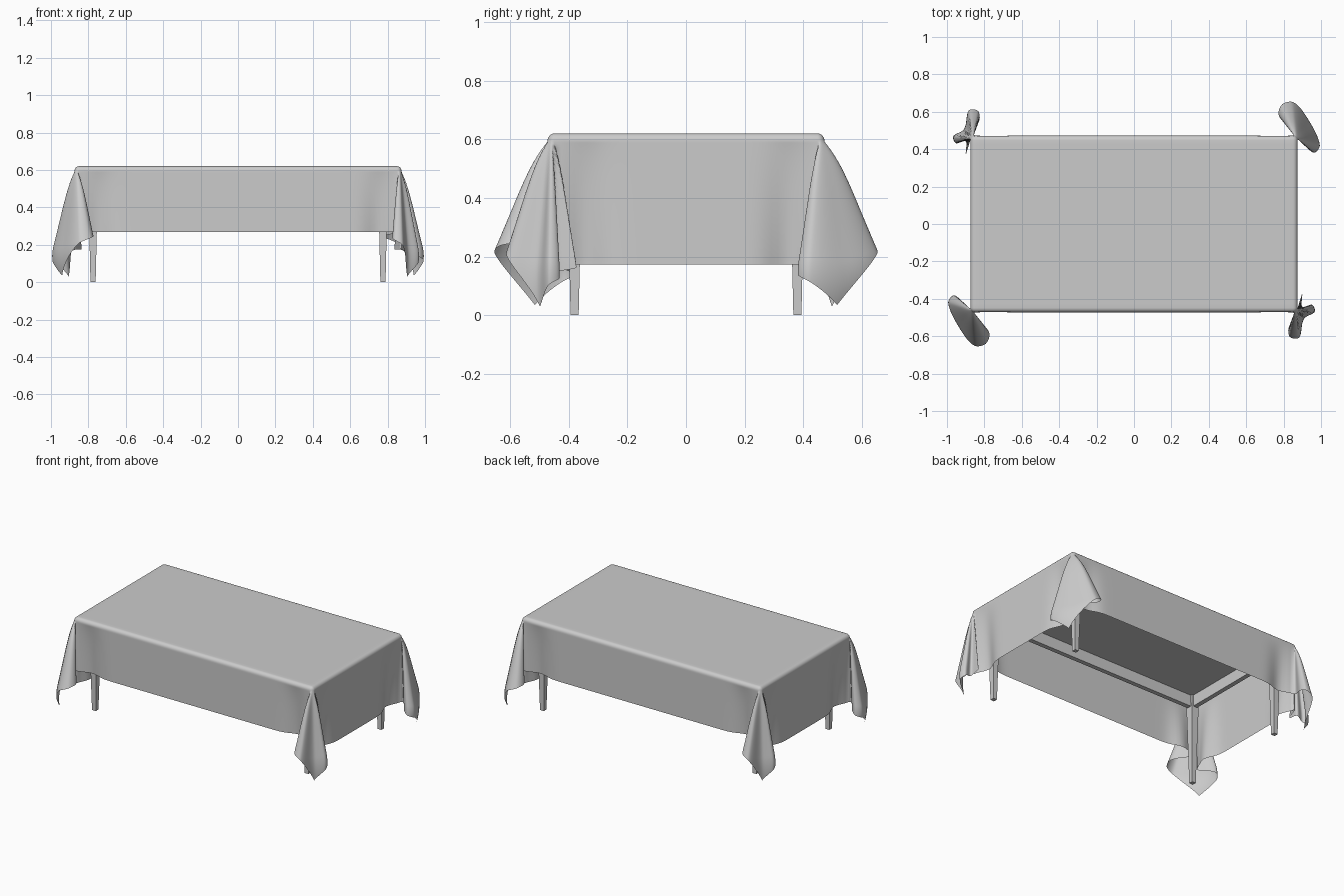
import bpy, bmesh, math

if "Cube" in bpy.data.objects:
    bpy.data.objects.remove(bpy.data.objects["Cube"])

HX, HY, TOP, R = 0.85, 0.448, 0.62, 0.024    # flat half sizes, cloth height, edge radius
ARC = R * math.pi / 2
LX, LY = 0.460, 0.365                        # overhang lengths at ends / long sides


def dent(t):
    # slight inward pull of the hanging faces next to each corner fold
    return -0.09 * math.exp(-((t - 0.10) / 0.07) ** 2)


D0 = dent(0)
# corner folds: (cloth angle, outward x, outward y, down) per unit of hanging length
BIG = [(0, D0, 0, 1), (10, .03, .02, 1), (17, .12, -.11, 1), (22, .21, -.17, 1), (28, .275, -.08, 1.0),
       (40, .17, .17, 1.02), (54, -.03, .43, .94), (60, -.18, .42, .94),
       (67, -.22, .28, .97), (79, .00, .05, 1), (90, 0, D0, 1)]
SMALL = [(0, D0, 0, 1), (5, .01, -.02, 1), (10, .05, -.16, 1), (14, .06, -.17, 1), (19, .06, -.03, 1),
         (25, .18, -.06, 1), (30, .215, .02, 1), (39, .09, .10, 1.03),
         (54, .04, .33, .97), (61, -.07, .34, .97), (66, -.09, .24, .98),
         (78, .00, .05, 1), (90, 0, D0, 1)]


def fold(keys, ang):
    # smooth interpolation through the fold keys
    n = len(keys)
    i = 0
    while i < n - 2 and ang > keys[i + 1][0]:
        i += 1
    k0, k1 = keys[i], keys[i + 1]
    h = k1[0] - k0[0]
    f = (ang - k0[0]) / h
    out = []
    for c in (1, 2, 3):
        def slope(j):
            a, b = keys[max(j - 1, 0)], keys[min(j + 1, n - 1)]
            return (b[c] - a[c]) / (b[0] - a[0])
        out.append((2*f**3 - 3*f*f + 1) * k0[c] + (f**3 - 2*f*f + f) * h * slope(i)
                   + (3*f*f - 2*f**3) * k1[c] + (f**3 - f*f) * h * slope(i + 1))
    return out


def drape(u, v):
    # flat cloth position -> hanging position
    sx, sy = (1 if u > 0 else -1), (1 if v > 0 else -1)
    x, y = abs(u), abs(v)
    a, b = max(x - HX, 0), max(y - HY, 0)
    r = math.hypot(a, b)
    px, py, z = min(x, HX), min(y, HY), TOP
    if r > 0:
        c, s = a / r, b / r
        w = min(r, ARC) / R
        px += c * R * math.sin(w)
        py += s * R * math.sin(w)
        z -= R * (1 - math.cos(w))
        d = max(r - ARC, 0)
        if b == 0:
            dx, dy, dz = dent(HY - y), 0, 1
        elif a == 0:
            dx, dy, dz = 0, dent(HX - x), 1
        else:
            dx, dy, dz = fold(BIG if sx == sy else SMALL, math.degrees(math.atan2(b, a)))
        # folds bulge out near the top and their tips curl back in
        g = d * (1 + 0.9 * math.exp(-d / 0.13)) - 8 * max(d - 0.40, 0) ** 2
        px, py, z = px + g * dx, py + g * dy, z - d * dz
    return sx * px, sy * py, z


def lines(half, hang, n_mid, n_hang):
    over = [half + hang * i / n_hang for i in range(1, n_hang + 1)]
    mid = [-half + 2 * half * i / n_mid for i in range(n_mid + 1)]
    return [-o for o in reversed(over)] + mid + over


def finish(bm, name):
    me = bpy.data.meshes.new(name)
    bm.to_mesh(me)
    bm.free()
    ob = bpy.data.objects.new(name, me)
    bpy.context.collection.objects.link(ob)
    return ob


def box(name, cx, cy, z0, z1, w, d, foot=1.0):
    # box whose lower end is scaled by foot
    bm = bmesh.new()
    bmesh.ops.create_cube(bm, size=1)
    for p in bm.verts:
        k = foot if p.co.z < 0 else 1
        p.co = (cx + p.co.x * w * k, cy + p.co.y * d * k, z0 if p.co.z < 0 else z1)
    return finish(bm, name)


# tablecloth
bm = bmesh.new()
us, vs = lines(HX, LX, 70, 60), lines(HY, LY, 40, 54)
grid = [[bm.verts.new(drape(u, v)) for v in vs] for u in us]
for i in range(len(us) - 1):
    for j in range(len(vs) - 1):
        bm.faces.new((grid[i][j], grid[i + 1][j], grid[i + 1][j + 1], grid[i][j + 1]))
for f in bm.faces:
    f.smooth = True
finish(bm, "tablecloth")

# table top
box("table_top", 0, 0, 0.59, 0.613, 1.71, 0.90)

# tapered legs and aprons
for sx, xn in ((-1, "left"), (1, "right")):
    box(xn + "_apron", sx * 0.775, 0, 0.515, 0.59, 0.03, 0.72)
    for sy, yn in ((-1, "front"), (1, "back")):
        box(f"{yn}_{xn}_leg", sx * 0.775, sy * 0.38, 0, 0.59, 0.055, 0.055, 0.5)
for sy, yn in ((-1, "front"), (1, "back")):
    box(yn + "_apron", 0, sy * 0.38, 0.515, 0.59, 1.51, 0.03)
